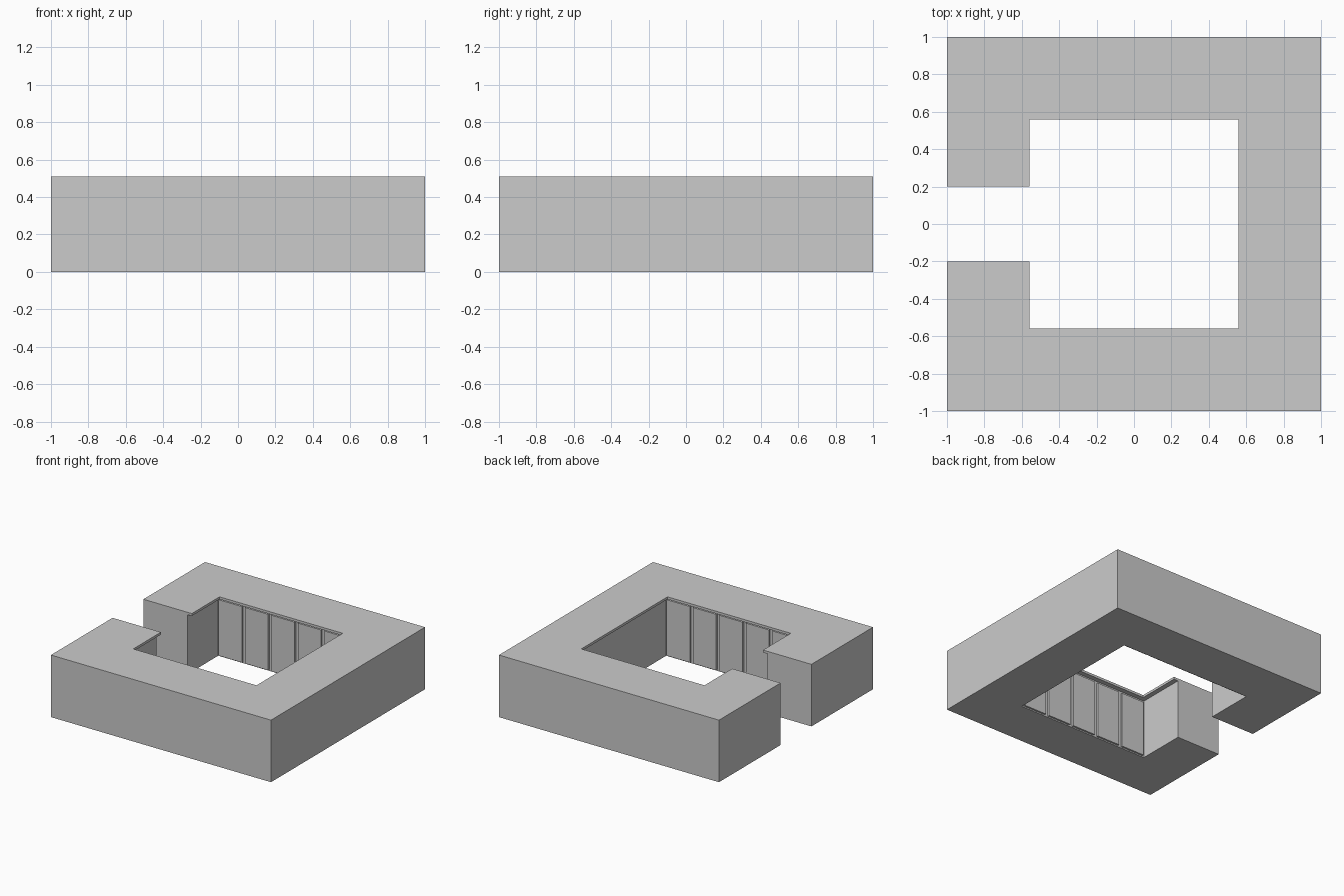
import bpy, bmesh

if "Cube" in bpy.data.objects:
    bpy.data.objects.remove(bpy.data.objects["Cube"])

H = 0.51          # overall height
LIP = 0.02        # countertop thickness
WALL = 0.60       # inner face of the body
GAP = 0.20        # half width of the entrance


def new_object(name, bm):
    bmesh.ops.recalc_face_normals(bm, faces=bm.faces[:])
    mesh = bpy.data.meshes.new(name)
    bm.to_mesh(mesh)
    bm.free()
    obj = bpy.data.objects.new(name, mesh)
    bpy.context.collection.objects.link(obj)
    return obj


def c_ring(name, inner, z0, z1):
    """Square ring with an entrance gap on the left side, extruded upward."""
    half = [(-inner, GAP), (-1, GAP), (-1, 1), (1, 1)]
    inside = [(-inner, inner), (inner, inner)]
    pts = (half + [(x, -y) for x, y in reversed(half)]
           + [(x, -y) for x, y in inside] + inside[::-1])
    # order: outside loop from upper block to lower block, then back along the hole
    bm = bmesh.new()
    face = bm.faces.new([bm.verts.new((x, y, z0)) for x, y in pts])
    ext = bmesh.ops.extrude_face_region(bm, geom=[face], use_keep_orig=True)
    top = [v for v in ext["geom"] if isinstance(v, bmesh.types.BMVert)]
    bmesh.ops.translate(bm, verts=top, vec=(0, 0, z1 - z0))
    return new_object(name, bm)


def box(name, lo, hi):
    bm = bmesh.new()
    bmesh.ops.create_cube(bm, size=1)
    for v in bm.verts:
        v.co = [(a + b) / 2 + c * (b - a) for a, b, c in zip(lo, hi, v.co)]
    return new_object(name, bm)


# Counter body and the thin top that overhangs the hole
c_ring("counter_body", WALL, 0, H - LIP)
c_ring("counter_top", WALL - 0.04, H - LIP, H)

# Five cupboard doors on each of the two long inner walls
PITCH = 2 * WALL / 5
for side, label in ((1, "back"), (-1, "front")):
    for i in range(5):
        cx = -WALL + PITCH * (i + 0.5)
        ys = sorted((side * (WALL - 0.015), side * (WALL + 0.005)))
        box(f"cupboard_door_{label}_{i + 1}",
            (cx - 0.105, ys[0], 0.01), (cx + 0.105, ys[1], H - LIP - 0.02))
